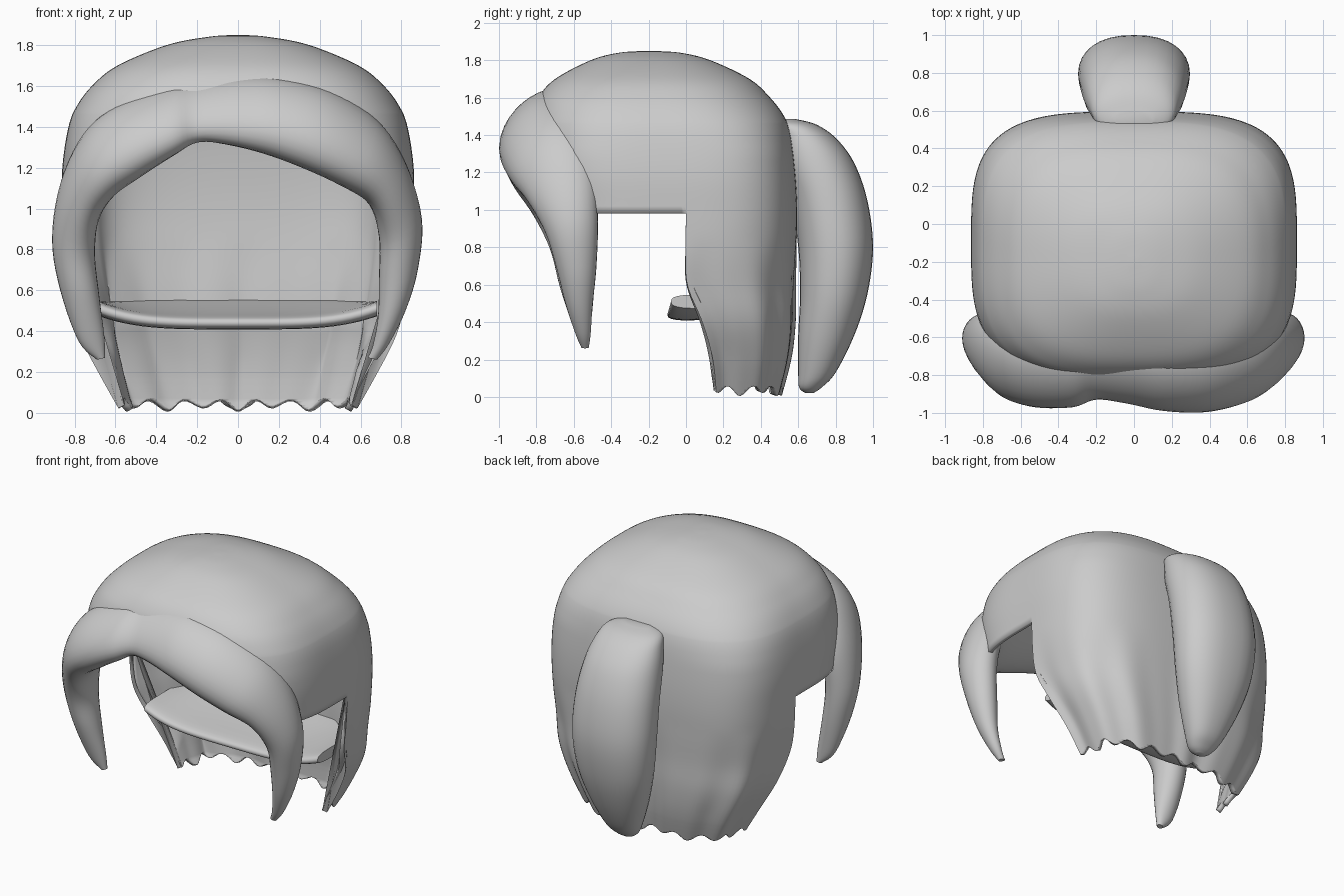
import bpy, bmesh, math

if "Cube" in bpy.data.objects:
    bpy.data.objects.remove(bpy.data.objects["Cube"])

mat = bpy.data.materials.new("light_grey")
mat.diffuse_color = (0.6, 0.6, 0.6, 1)
mat.use_nodes = True
mat.node_tree.nodes["Principled BSDF"].inputs["Base Color"].default_value = mat.diffuse_color


def smooth_rows(rows, n):
    """Catmull-Rom resampling of a list of number tuples."""
    out = []
    for i in range(len(rows) - 1):
        p0, p1, p2 = rows[max(i - 1, 0)], rows[i], rows[i + 1]
        p3 = rows[min(i + 2, len(rows) - 1)]
        for k in range(n):
            t = k / n
            out.append(tuple(0.5 * (2 * b + (c - a) * t + (2 * a - 5 * b + 4 * c - d) * t * t
                                    + (3 * b - a - 3 * c + d) * t ** 3)
                             for a, b, c, d in zip(p0, p1, p2, p3)))
    out.append(tuple(rows[-1]))
    return out


def loft(name, rings, cap_end=True):
    """Skin closed rings of points into one smooth object."""
    bm = bmesh.new()
    vs = [[bm.verts.new(p) for p in r] for r in rings]
    n = len(rings[0])
    for a, b in zip(vs, vs[1:]):
        for j in range(n):
            bm.faces.new((a[j], a[(j + 1) % n], b[(j + 1) % n], b[j]))
    bm.faces.new(vs[0][::-1])
    if cap_end:
        bm.faces.new(vs[-1])
    bmesh.ops.remove_doubles(bm, verts=bm.verts, dist=0.0002)
    bmesh.ops.recalc_face_normals(bm, faces=bm.faces)
    me = bpy.data.meshes.new(name)
    bm.to_mesh(me)
    bm.free()
    me.materials.append(mat)
    ob = bpy.data.objects.new(name, me)
    bpy.context.collection.objects.link(ob)
    bpy.ops.object.select_all(action='DESELECT')
    ob.select_set(True)
    bpy.context.view_layer.objects.active = ob
    bpy.ops.object.shade_smooth_by_angle(angle=math.radians(50))
    return ob


def circle(n):
    return [(math.cos(2 * math.pi * i / n), math.sin(2 * math.pi * i / n)) for i in range(n)]


def power(v, e):
    return math.copysign(abs(v) ** e, v)


def clamp(v):
    return min(1, max(0, v))


# Hair shell: height, half width, front y, back y
profile = smooth_rows([
    (1.85, 0.02, -0.22, -0.18), (1.84, 0.15, -0.36, -0.03), (1.8, 0.35, -0.51, 0.13),
    (1.7, 0.59, -0.7, 0.34), (1.6, 0.715, -0.79, 0.45), (1.5, 0.79, -0.82, 0.525),
    (1.4, 0.83, -0.82, 0.56), (1.2, 0.86, -0.8, 0.585), (1.0, 0.86, -0.76, 0.595),
    (0.8, 0.85, -0.76, 0.59), (0.6, 0.82, -0.73, 0.58), (0.4, 0.77, -0.54, 0.575),
    (0.2, 0.67, -0.38, 0.55), (0.0, 0.56, -0.27, 0.5)], 6)


def section(z):
    for a, b in zip(profile, profile[1:]):
        if z >= b[0]:
            t = (a[0] - z) / (a[0] - b[0])
            return [u + (v - u) * t for u, v in zip(a[1:], b[1:])]
    return profile[-1][1:]


def shell_point(phi, z):
    hx, yf, yb = section(z)
    n = 2.4 + 1.1 * clamp((1.85 - z) / 0.55)
    c, s = math.cos(phi), math.sin(phi)
    r = (abs(c) ** n + abs(s) ** n) ** (-1 / n)
    # locks that deepen toward the hem
    fold = clamp((0.85 - z) / 0.6)
    k = 1 + 0.02 * fold * (math.sin(13 * phi + 0.6) + 0.5 * math.sin(21 * phi))
    return (hx * r * c * k, (yf + yb) / 2 + (yb - yf) / 2 * r * s * k, z)


def hem(phi):
    x, y, _ = shell_point(phi, 1.0)
    if y > 0.0:
        return 0.035 + 0.022 * math.cos(22 * phi) + 0.008 * math.sin(11 * phi)
    if y > -0.5:
        return 0.98
    return 0.98 + 0.47 * max(0, 1 - (abs(x) / 0.84) ** 3)


# find the angle of the vertical side cut, and double the columns there
lo, hi = 0.0, 1.0
for _ in range(40):
    mid = (lo + hi) / 2
    lo, hi = (lo, mid) if shell_point(mid, 1.0)[1] > 0 else (mid, hi)
COLS = 180
angles = [2 * math.pi * (i + 0.5) / COLS for i in range(COLS)]
angles += [lo - 0.002, lo + 0.002, math.pi - lo - 0.002, math.pi - lo + 0.002]
angles.sort()
levels = [p[0] for p in profile if p[0] > 1.46]
levels += [1.46 - 0.04 * i for i in range(33)] + [0.16 - 0.01 * i for i in range(17)]
rings = [[shell_point(a, max(z, hem(a))) for a in angles] for z in levels]
shell = loft("hair_shell", rings, cap_end=False)

# wall thins out toward every open edge
group = shell.vertex_groups.new(name="thickness")
for v in shell.data.vertices:
    x, y, z = v.co
    if z < 0.98:
        w = min(0.2 + max(0, y - 0.1 * clamp((0.6 - z) * 2)) * 2.5, 0.25 + max(0, z - 0.05) * 2)
    else:
        w = 0.2 + (z - 0.98) * 3 + max(0, y) * 2.5
    group.add([v.index], clamp(w), 'REPLACE')
solid = shell.modifiers.new("thickness", 'SOLIDIFY')
solid.thickness = 0.14
solid.offset = -1
solid.vertex_group = "thickness"

# Fringe: outer x, outer z, inner x, inner z, front y, back y
fringe = smooth_rows([
    (-0.69, 0.26, -0.65, 0.27, -0.56, -0.52), (-0.78, 0.35, -0.655, 0.38, -0.6, -0.51),
    (-0.87, 0.6, -0.68, 0.58, -0.675, -0.49), (-0.91, 0.85, -0.7, 0.78, -0.73, -0.48),
    (-0.87, 1.12, -0.68, 0.95, -0.82, -0.47), (-0.76, 1.35, -0.6, 1.08, -0.92, -0.5),
    (-0.6, 1.48, -0.45, 1.19, -0.97, -0.55), (-0.35, 1.57, -0.3, 1.29, -0.97, -0.6),
    (-0.2, 1.59, -0.2, 1.35, -0.93, -0.62), (0, 1.62, -0.08, 1.34, -0.95, -0.62),
    (0.2, 1.62, 0.12, 1.29, -0.99, -0.6), (0.45, 1.56, 0.33, 1.21, -0.995, -0.57),
    (0.68, 1.42, 0.52, 1.12, -0.94, -0.52), (0.82, 1.22, 0.64, 1.03, -0.85, -0.48),
    (0.9, 0.95, 0.69, 0.86, -0.75, -0.47), (0.88, 0.7, 0.69, 0.66, -0.69, -0.48),
    (0.82, 0.5, 0.685, 0.47, -0.64, -0.5), (0.74, 0.34, 0.66, 0.33, -0.59, -0.51),
    (0.68, 0.26, 0.635, 0.27, -0.56, -0.52)], 5)
rings = []
for ox, oz, ix, iz, yf, yb in fringe:
    droop = 0.085 * clamp(((oz + iz) / 2 - 0.7) / 0.6)
    rings.append([((ox + ix) / 2 + (ox - ix) / 2 * c, (yf + yb) / 2 + (yb - yf) / 2 * s,
                   (oz + iz) / 2 + (oz - iz) / 2 * c + droop * s) for c, s in circle(28)])
loft("fringe", rings)

# Ponytail: height, centre y, half width, half depth
tail = smooth_rows([
    (1.485, 0.55, 0.1, 0.04), (1.455, 0.58, 0.2, 0.12), (1.38, 0.64, 0.24, 0.165),
    (1.25, 0.7, 0.27, 0.2), (1.05, 0.765, 0.29, 0.205), (0.8, 0.8, 0.295, 0.2),
    (0.55, 0.79, 0.27, 0.18), (0.33, 0.75, 0.21, 0.15), (0.13, 0.7, 0.13, 0.1),
    (0.05, 0.665, 0.08, 0.06), (0.02, 0.66, 0.03, 0.02)], 5)
loft("ponytail", [[(w * power(c, 0.85), y + d * power(s, 0.95), z) for c, s in circle(32)]
                  for z, y, w, d in tail])

# Neck shelf: rounded slab that lifts at the ends and curves up toward the back
rings = []
for i in range(33):
    x = -0.68 + 1.36 * i / 32
    e = (abs(x) / 0.68) ** 4
    yf, yb = -0.1 + 0.02 * e, 0.5 - 0.15 * e
    ring = []
    for c, s in circle(24):
        u = 0.5 + 0.5 * power(c, 0.5)
        ring.append((x, yf + (yb - yf) * u,
                     0.44 + 0.07 * e + 0.1 * u * u * (1 - e) + 0.037 * power(s, 0.7)))
    rings.append(ring)
loft("neck_shelf", rings)
